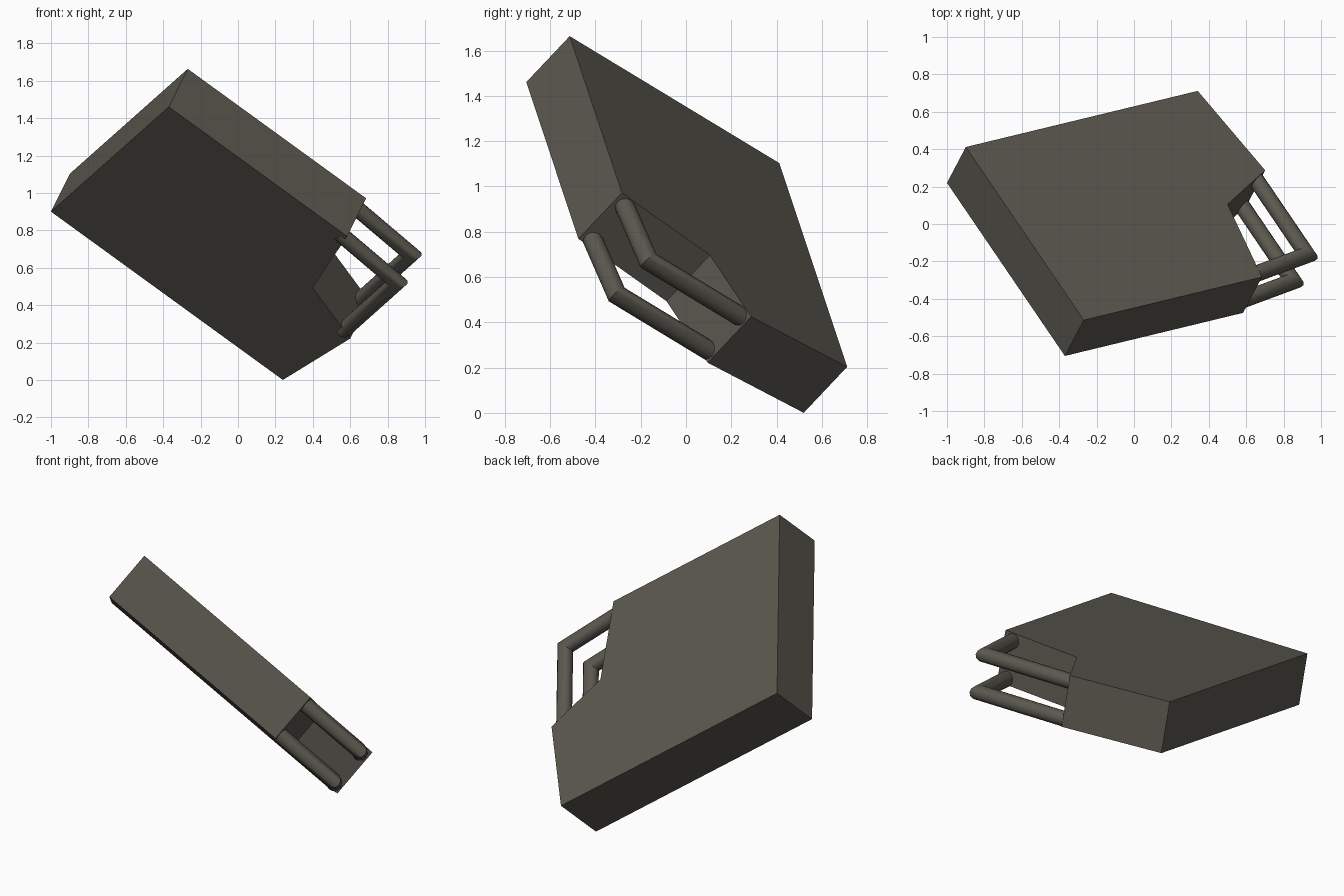
import bpy, bmesh, math
from mathutils import Vector, Matrix

if "Cube" in bpy.data.objects:
    bpy.data.objects.remove(bpy.data.objects["Cube"])

# Tilted frame of the slab: u and v lie in the plate, w is the thickness
u = Vector((0.63, -0.925, 0.56)).normalized()
v = Vector((1.24, 0.30, -0.90))
v = (v - u * v.dot(u)).normalized()
w = u.cross(v)
FRAME = Matrix((u, v, w)).transposed().to_4x4()
FRAME.translation = (-1.0, 0.22, 0.90)
THICK = 0.297

dark = bpy.data.materials.new("dark olive grey")
dark.diffuse_color = (0.105, 0.097, 0.078, 1)
dark.use_nodes = True
dark.node_tree.nodes["Principled BSDF"].inputs["Base Color"].default_value = dark.diffuse_color


def finish(name, bm):
    bmesh.ops.recalc_face_normals(bm, faces=bm.faces)
    bm.transform(FRAME)
    me = bpy.data.meshes.new(name)
    bm.to_mesh(me)
    bm.free()
    me.materials.append(dark)
    ob = bpy.data.objects.new(name, me)
    bpy.context.collection.objects.link(ob)
    return ob


# Body: notched outline extruded through the thickness
outline = [(0, 0), (1.252, 0), (1.252, 1.20), (0.749, 1.287), (0.594, 1.638), (0, 1.561)]
bm = bmesh.new()
face = bm.faces.new([bm.verts.new((x, y, 0)) for x, y in outline])
ext = bmesh.ops.extrude_face_region(bm, geom=[face])
bmesh.ops.translate(bm, vec=(0, 0, THICK),
                    verts=[e for e in ext["geom"] if isinstance(e, bmesh.types.BMVert)])
finish("body", bm)


# Handles: round bars with one mitred bend, bridging the notch
def handle(name, height, radius=0.044, sides=12):
    path = [Vector(p) for p in ((1.198, 1.17), (1.152, 1.587), (0.575, 1.588))]
    d1, d2 = (path[1] - path[0]).normalized(), (path[2] - path[1]).normalized()
    n1, n2 = Vector((d1.y, -d1.x)), Vector((d2.y, -d2.x))
    mitre = (n1 + n2) / (1 + n1.dot(n2))
    bm = bmesh.new()
    rings = []
    for p, n in zip(path, (n1, mitre, n2)):
        ring = []
        for i in range(sides):
            a = math.tau * i / sides
            q = p + n * radius * math.cos(a)
            ring.append(bm.verts.new((q.x, q.y, height + radius * math.sin(a))))
        rings.append(ring)
    for r0, r1 in zip(rings, rings[1:]):
        for i in range(sides):
            j = (i + 1) % sides
            bm.faces.new((r0[i], r0[j], r1[j], r1[i]))
    bm.faces.new(rings[0])
    bm.faces.new(rings[-1])
    ob = finish(name, bm)
    bpy.ops.object.select_all(action='DESELECT')
    ob.select_set(True)
    bpy.context.view_layer.objects.active = ob
    bpy.ops.object.shade_smooth_by_angle(angle=math.radians(40))


handle("lower_handle", 0.032)
handle("upper_handle", 0.25)
